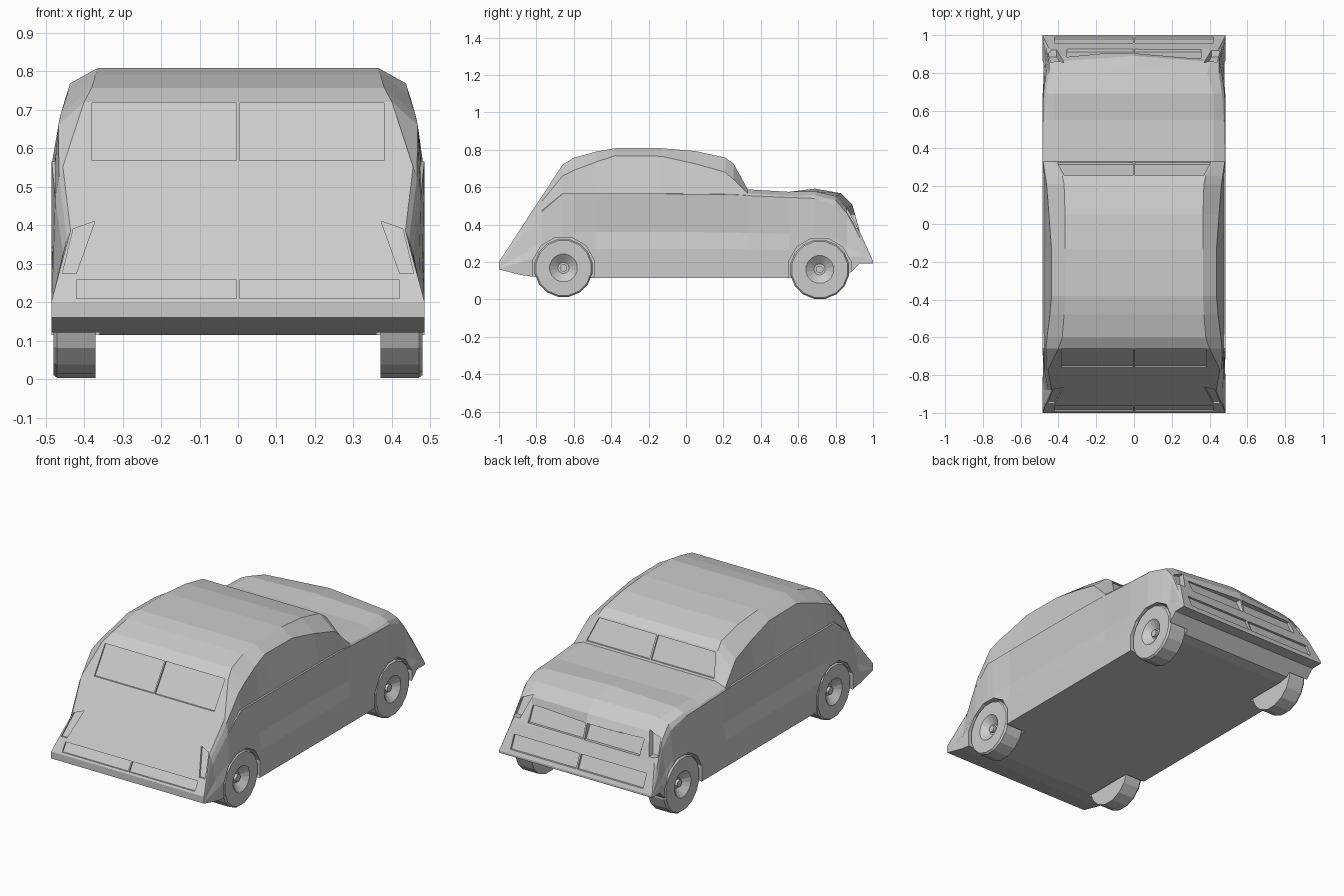
import bpy, bmesh, math

if "Cube" in bpy.data.objects:
    bpy.data.objects.remove(bpy.data.objects["Cube"])

paint = bpy.data.materials.new("light_grey")
paint.diffuse_color = (0.6, 0.6, 0.6, 1)
paint.use_nodes = True
paint.node_tree.nodes["Principled BSDF"].inputs["Base Color"].default_value = paint.diffuse_color


def make(name, bm):
    bmesh.ops.recalc_face_normals(bm, faces=bm.faces[:])
    me = bpy.data.meshes.new(name)
    bm.to_mesh(me)
    bm.free()
    ob = bpy.data.objects.new(name, me)
    bpy.context.collection.objects.link(ob)
    me.materials.append(paint)
    return ob


def loft(bm, rings):
    """Skin a list of closed rings and cap both ends."""
    rows = [[bm.verts.new(p) for p in r] for r in rings]
    n = len(rows[0])
    for a, b in zip(rows, rows[1:]):
        for i in range(n):
            j = (i + 1) % n
            bm.faces.new((a[i], a[j], b[j], b[i]))
    bm.faces.new(rows[0])
    bm.faces.new(rows[-1][::-1])


def clamp(t):
    return max(0.0, min(1.0, t))


def lerp(a, b, t):
    return a + (b - a) * t


# Body stations: y, belt x z, shoulder x z, roof x z
STATIONS = [
    (-1.00, .485, .180, .485, .190, .485, .200),
    (-0.88, .455, .330, .445, .365, .435, .385),
    (-0.77, .475, .470, .465, .525, .455, .552),
    (-0.66, .484, .565, .467, .660, .400, .720),
    (-0.60, .484, .565, .460, .690, .380, .757),
    (-0.48, .485, .565, .445, .735, .370, .790),
    (-0.38, .485, .565, .437, .768, .365, .808),
    (-0.13, .485, .565, .437, .765, .365, .808),
    (0.05, .485, .563, .450, .725, .365, .793),
    (0.21, .485, .561, .463, .680, .370, .758),
    (0.255, .485, .560, .470, .640, .380, .725),
    (0.33, .485, .555, .480, .566, .420, .588),
    (0.55, .483, .545, .475, .553, .420, .575),
    (0.69, .480, .540, .465, .555, .420, .577),
    (0.80, .465, .500, .450, .530, .390, .552),
    (0.86, .455, .420, .450, .460, .400, .490),
    (0.93, .475, .300, .465, .330, .450, .360),
    (1.00, .485, .201, .485, .203, .485, .205),
]


def section(y, bx, bz, sx, sz, rx, rz):
    zb = .115 + .045 * clamp((-y - .82) / .18) + .078 * clamp((y - .85) / .08)
    door = -0.5 < y < 0.34
    mx = .468 if door else lerp(.485, bx, .5)
    cabin = -0.7 < y < 0.3
    ledge = (bx - .009, bz + .001) if cabin else (lerp(bx, sx, .1), lerp(bz, sz, .1))
    half = [(.485, zb), (.485, lerp(zb, bz, .345)), (mx, lerp(zb, bz, .545)),
            (bx, bz), ledge, (sx, sz), (rx, rz)]
    crown = .015 if .6 < y < .9 else 0
    prow = .03 if .75 < y < .9 else 0
    ring = [(0, y, zb)] + [(x, y, z) for x, z in half] + [(0, y + prow, rz + crown)]
    return ring + [(-x, y, z) for x, z in reversed(half)]


bm = bmesh.new()
loft(bm, [section(*s) for s in STATIONS])
body = make("car_body", bm)

# Recess cutters: wheel arches, windows, lamps and grille panels
WHEELS = [("rear", -0.655, 0.168, 0.157), ("front", 0.715, 0.160, 0.160)]
cut = bmesh.new()


def recess(poly, surf, depth, out):
    """Cut a panel drawn in x/z into a sloped face y = surf(z)."""
    for s in (1, -1):
        loft(cut, [[(s * x, surf(z) + d * out, z) for x, z in poly]
                   for d in (-depth, .05)])


def box(x0, x1, z0, z1):
    return [(x0, z0), (x1, z0), (x1, z1), (x0, z1)]


def tail(z):
    return -1 + (z - .2) / 1.53


def shield(z):
    return .33 - (z - .588) * .547


def nose(z):
    return .86 + (.49 - z) * .48


recess(box(.004, .38, .568, .718), tail, .009, -1)
recess(box(.004, .42, .21, .258), tail, .009, -1)
recess([(.372, .41), (.428, .39), (.456, .275), (.42, .275)], tail, .01, -1)
recess([(.005, .598), (.405, .598), (.37, .715), (.005, .715)], shield, .009, 1)
recess(box(.005, .355, .37, .455), nose, .008, 1)
recess(box(.005, .42, .225, .30), nose, .008, 1)
recess([(.37, .50), (.44, .47), (.455, .38), (.41, .38)], nose, .03, 1)
for _, wy, wz, r in WHEELS:
    for s in (1, -1):
        loft(cut, [[(s * x, wy + (r + .012) * math.cos(k * math.tau / 12 + .26),
                     wz + (r + .012) * math.sin(k * math.tau / 12 + .26))
                    for k in range(12)] for x in (.36, .6)])
cutter = make("recess_cutter", cut)
cutter.hide_render = True

mod = body.modifiers.new("recesses", 'BOOLEAN')
mod.operation = 'DIFFERENCE'
mod.solver = 'EXACT'
mod.object = cutter
bpy.context.view_layer.objects.active = body
bpy.ops.object.modifier_apply(modifier=mod.name)
bpy.data.objects.remove(cutter)

# Wheels: turned profile with a dished hub
for name, wy, wz, r in WHEELS:
    for side, s in (("right", 1), ("left", -1)):
        bm = bmesh.new()
        prof = [(r, .37), (r, .47), (r - .008, .48), (.075, .48),
                (.03, .445), (.02, .445), (.02, .46)]
        loft(bm, [[(s * x, wy + q * math.cos((k + .5) * math.tau / 16),
                    wz + q * math.sin((k + .5) * math.tau / 16))
                   for k in range(16)] for q, x in prof])
        make(f"{name}_{side}_wheel", bm)
